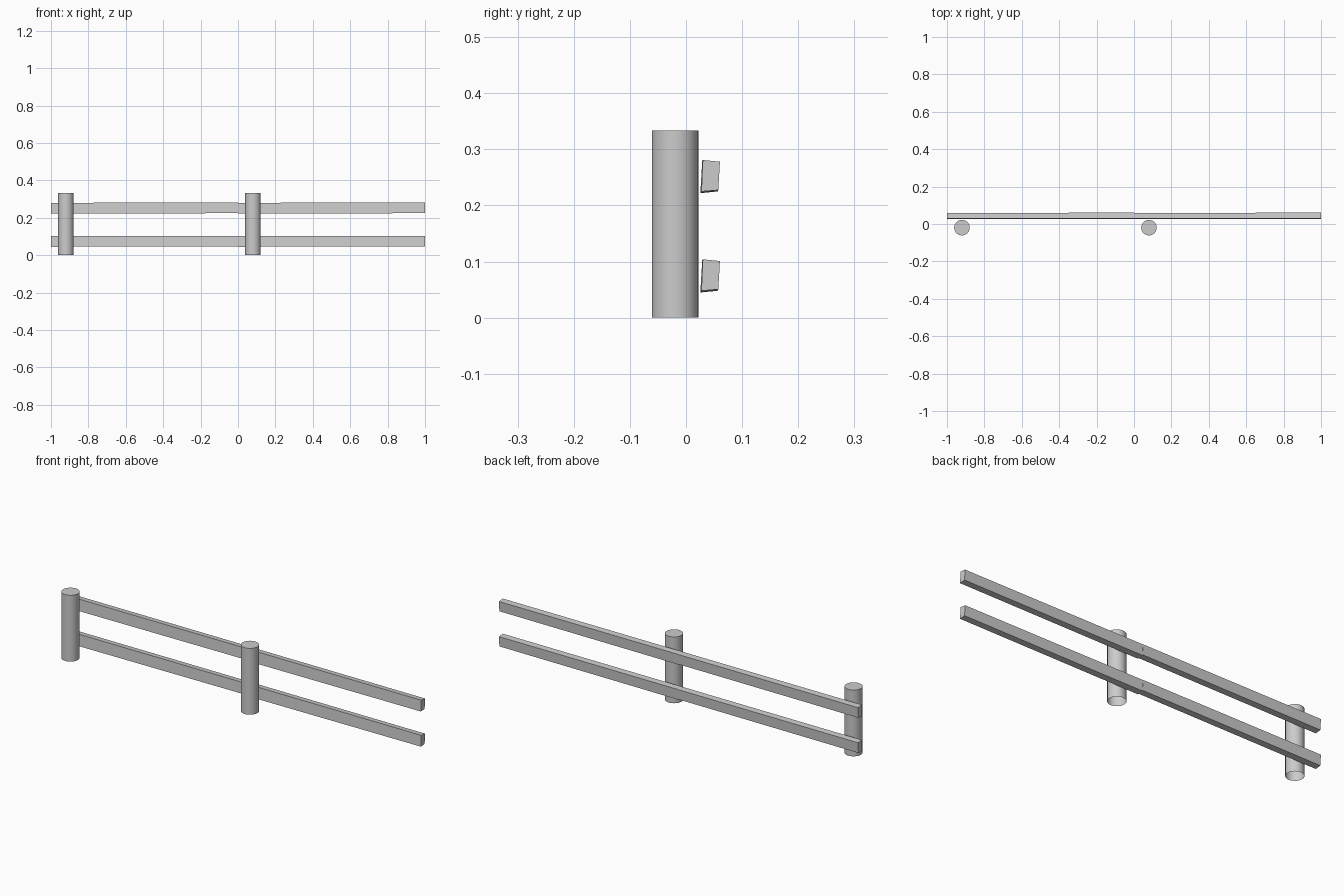
import bpy, bmesh
from math import cos, sin, tau, radians

if "Cube" in bpy.data.objects:
    bpy.data.objects.remove(bpy.data.objects["Cube"])


def make_object(name, verts, faces):
    mesh = bpy.data.meshes.new(name)
    mesh.from_pydata(verts, [], faces)
    bm = bmesh.new()
    bm.from_mesh(mesh)
    bmesh.ops.recalc_face_normals(bm, faces=bm.faces)
    bm.to_mesh(mesh)
    bm.free()
    obj = bpy.data.objects.new(name, mesh)
    bpy.context.collection.objects.link(obj)
    return obj


# Round post, capped on top and open where it meets the ground
def post(name, x, y=-0.0195, r=0.0415, h=0.334, n=32):
    ring = [(x + r * cos(tau * i / n), y + r * sin(tau * i / n)) for i in range(n)]
    verts = [(a, b, z) for z in (0, h) for a, b in ring]
    faces = [(i, (i + 1) % n, n + (i + 1) % n, n + i) for i in range(n)]
    faces.append(tuple(range(n, 2 * n)))
    obj = make_object(name, verts, faces)
    bpy.context.view_layer.objects.active = obj
    obj.select_set(True)
    bpy.ops.object.shade_smooth_by_angle(angle=radians(40))
    obj.select_set(False)


# Rough-cut rail: leaning section, slightly heavier at its left end
LEFT_END = [(0.0255, 0.045), (0.0565, 0.048), (0.0595, 0.101), (0.029, 0.1035)]
RIGHT_END = [(0.0275, 0.048), (0.0575, 0.0505), (0.0605, 0.101), (0.030, 0.104)]


def rail(name, x, dz):
    verts = [(x, y, z + dz) for y, z in LEFT_END]
    verts += [(x + 1, y, z + dz) for y, z in RIGHT_END]
    faces = [(i, (i + 1) % 4, 4 + (i + 1) % 4, 4 + i) for i in range(4)]
    make_object(name, verts, faces + [(0, 1, 2, 3), (4, 5, 6, 7)])


# Two identical fence sections side by side
for side, x in (("left", -1), ("right", 0)):
    post(side + "_post", x + 0.08)
    rail(side + "_lower_rail", x, 0)
    rail(side + "_upper_rail", x, 0.177)
